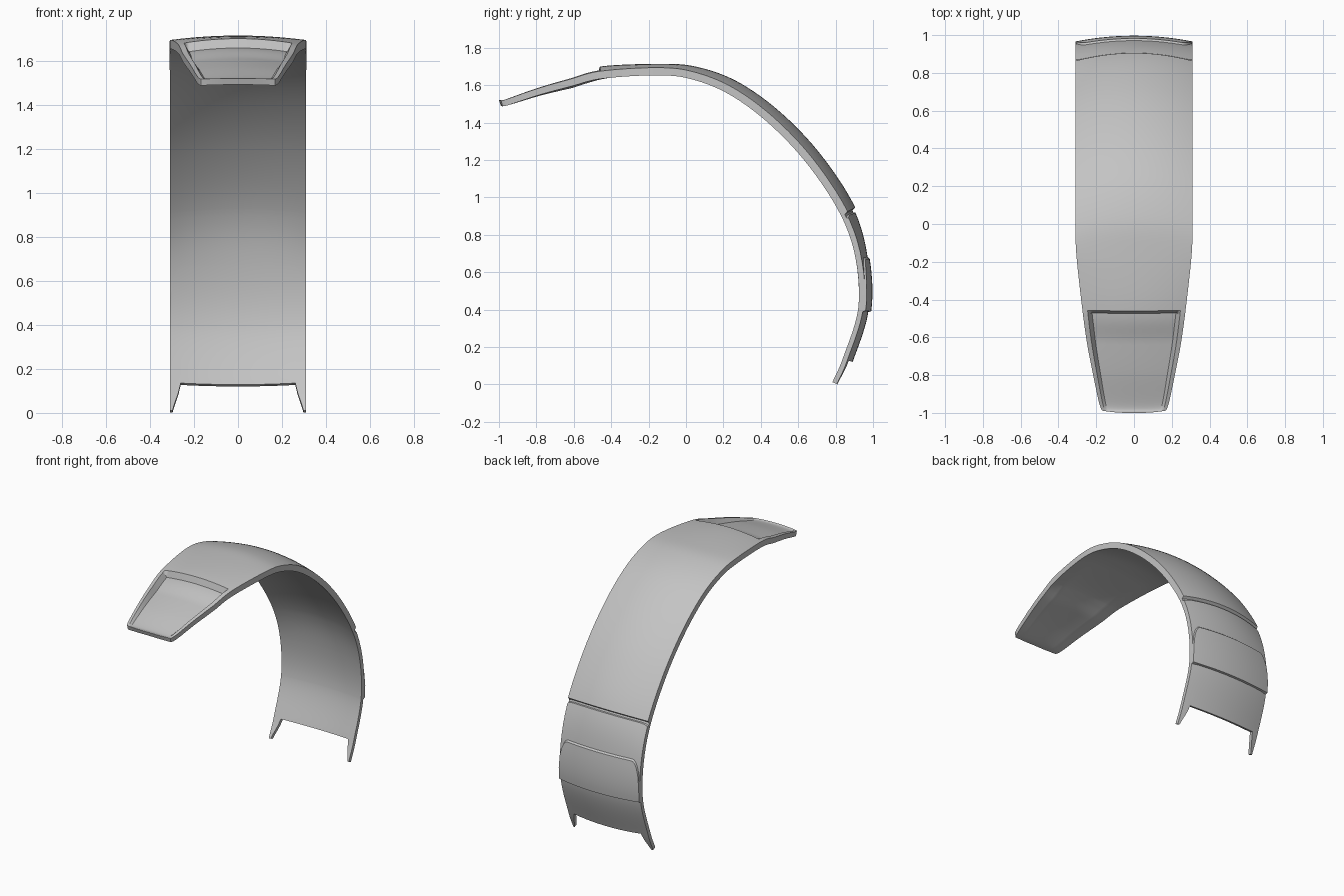
import bpy, bmesh, math
from mathutils import Vector

cube = bpy.data.objects.get("Cube")
if cube:
    bpy.data.objects.remove(cube)

# Crest line stations: y, z, half width, crown drop at the rim
STATIONS = [Vector(p) for p in [
    (-1.0, 1.52, .158, .006), (-.96, 1.533, .182, .008), (-.8, 1.595, .217, .014),
    (-.63, 1.65, .25, .02), (-.46, 1.70, .273, .025), (-.15, 1.714, .306, .02),
    (.05, 1.70, .31, .03), (.27, 1.622, .31, .04), (.5, 1.46, .31, .045),
    (.72, 1.23, .31, .047), (.905, .945, .31, .046), (.982, .675, .31, .033),
    (.99, .39, .31, .03), (.905, .115, .31, .03), (.848, -.016, .31, .03)]]
LAST = len(STATIONS) - 1
STEP_FRONT, SEAM, PANEL_TOP, PANEL_BOTTOM = 4, 10, 11, 12


def crest(t):
    """Smooth curve through the stations."""
    i = min(max(int(t), 0), LAST - 1)
    u = t - i
    b, c = STATIONS[i], STATIONS[i + 1]
    a = STATIONS[i - 1] if i else b * 2 - c
    d = STATIONS[i + 2] if i + 2 <= LAST else c * 2 - b
    return b + (c - a) * (u / 2) + (a * 2 - b * 5 + c * 4 - d) * (u * u / 2) \
        + (b * 3 - a - c * 3 + d) * (u ** 3 / 2)


def ramp(v, lo, hi):
    return min(max((v - lo) / (hi - lo), 0), 1)


def warp(t, f):
    """Bend the rows into the rounded tip, panel corners and rear legs."""
    f = abs(f)
    if t > PANEL_BOTTOM:
        reach = .5 + .5 * ramp(f, .84, .96)
        return PANEL_BOTTOM + (t - PANEL_BOTTOM) * reach
    corner = 1 - math.sqrt(1 - ramp(f, .8, 1) ** 2)
    t += .7 * corner * max(0, 1 - abs(t - PANEL_TOP))
    return t + .4 * f ** 4 * max(0, 1 - t)


def recess(t, f):
    """Depth of the sunken front panel."""
    length = ramp(t, .2, 3) * (1 - ramp(t, 3.91, STEP_FRONT))
    return .04 * length * ramp(.9 - abs(f), 0, .08)


def relief(t, f):
    """Height of the outer skin above the base curve."""
    if t <= SEAM:
        return -recess(t, f)
    if t <= SEAM + .06:
        return -.02
    if t < PANEL_TOP - .02:
        return -.01
    if t <= PANEL_BOTTOM:
        return 0
    return -.015


def surface_point(t, f, inner):
    tw = warp(t, f)
    y, z, w, crown = crest(tw)
    tan = crest(tw + .01) - crest(tw - .01)
    n = Vector((0, -tan.y, tan.x)).normalized()
    if inner:
        soft = .02 * ramp(t, .5, 3) * (1 - ramp(t, 3.7, 5)) * (1 - ramp(abs(f), .7, 1))
        lift = -.03 - .011 * ramp(t, 0, 4) - soft
    else:
        lift = relief(t, f)
    return Vector((w * f, y, z)) + n * (lift - crown * f * f)


# Row and column positions, with tight pairs at the steps
rows = [i / 8 for i in range(LAST * 8 + 1)]
rows += [3.91, SEAM + .02, SEAM + .06, SEAM + .08, PANEL_TOP - .03, PANEL_TOP + .01,
         PANEL_BOTTOM + .03]
rows = sorted(set(rows) - {PANEL_TOP})
half = [.1, .2, .3, .4, .5, .6, .7, .76, .8, .82, .84, .87, .9, .93, .96, .98, 1]
cols = [-f for f in reversed(half)] + [0] + half

# Mudguard shell: outer and inner skins joined by a rim
bm = bmesh.new()
skins = [[[bm.verts.new(surface_point(t, f, inner)) for f in cols] for t in rows]
         for inner in (False, True)]
outer, inner = skins
nr, nc = len(rows), len(cols)
for grid in skins:
    for r in range(nr - 1):
        for c in range(nc - 1):
            bm.faces.new((grid[r][c], grid[r][c + 1], grid[r + 1][c + 1], grid[r + 1][c]))
for r in range(nr - 1):
    for c in (0, nc - 1):
        bm.faces.new((outer[r][c], outer[r + 1][c], inner[r + 1][c], inner[r][c]))
for c in range(nc - 1):
    for r in (0, nr - 1):
        bm.faces.new((outer[r][c], outer[r][c + 1], inner[r][c + 1], inner[r][c]))
bmesh.ops.recalc_face_normals(bm, faces=bm.faces)
mesh = bpy.data.meshes.new("mudguard_shell")
bm.to_mesh(mesh)
bm.free()

# Single grey plastic
grey = bpy.data.materials.new("grey_plastic")
grey.use_nodes = True
color = (.55, .55, .55, 1)
grey.diffuse_color = color
grey.node_tree.nodes["Principled BSDF"].inputs["Base Color"].default_value = color
mesh.materials.append(grey)

shell = bpy.data.objects.new("mudguard_shell", mesh)
bpy.context.collection.objects.link(shell)
bpy.ops.object.select_all(action='DESELECT')
shell.select_set(True)
bpy.context.view_layer.objects.active = shell
bpy.ops.object.shade_smooth_by_angle(angle=math.radians(30))
